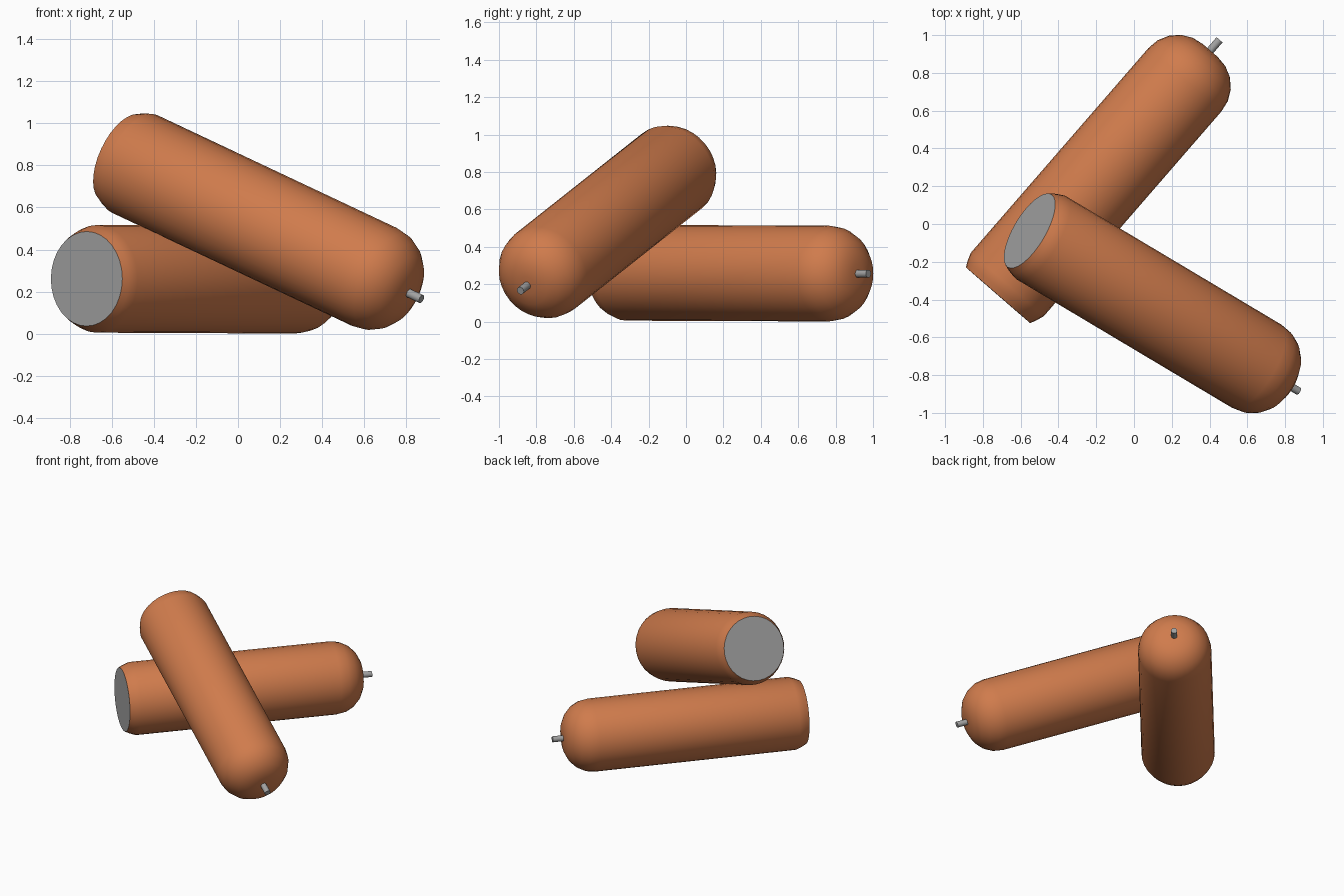
import bpy, bmesh, math
from mathutils import Vector

if "Cube" in bpy.data.objects:
    bpy.data.objects.remove(bpy.data.objects["Cube"])

copper = bpy.data.materials.new("copper")
copper.diffuse_color = (0.63, 0.20, 0.073, 1)
copper.use_nodes = True
copper.node_tree.nodes["Principled BSDF"].inputs["Base Color"].default_value = copper.diffuse_color
dark_grey = bpy.data.materials.new("dark_grey")
dark_grey.diffuse_color = (0.15, 0.15, 0.15, 1)
dark_grey.use_nodes = True
dark_grey.node_tree.nodes["Principled BSDF"].inputs["Base Color"].default_value = dark_grey.diffuse_color

R, SIDES = 0.256, 32        # body radius, sides around
RIM = 0.225                 # flat base radius
DOME, CORNER = 1.51, 0.205  # where the nose starts, its rounding radius
LENGTH = 1.79               # base to pin tip
dark_grey.diffuse_color = (0.36, 0.36, 0.36, 1)
dark_grey.use_nodes = True
dark_grey.node_tree.nodes["Principled BSDF"].inputs["Base Color"].default_value = dark_grey.diffuse_color


def lathe(name, profile, origin, axis, material):
    """Revolve (radius, distance) points about an axis; radius 0 closes to a point."""
    bm = bmesh.new()
    rings = []
    for r, d in profile:
        if r == 0:
            rings.append([bm.verts.new((0, 0, d))])
        else:
            rings.append([bm.verts.new((r * math.cos(2 * math.pi * i / SIDES),
                                        r * math.sin(2 * math.pi * i / SIDES), d))
                          for i in range(SIDES)])
    for a, b in zip(rings, rings[1:]):
        for i in range(SIDES):
            j = (i + 1) % SIDES
            if len(a) == 1:
                bm.faces.new((a[0], b[j], b[i]))
            elif len(b) == 1:
                bm.faces.new((a[i], a[j], b[0]))
            else:
                bm.faces.new((a[i], a[j], b[j], b[i]))
    mesh = bpy.data.meshes.new(name)
    bm.to_mesh(mesh)
    bm.free()
    mesh.materials.append(material)
    ob = bpy.data.objects.new(name, mesh)
    bpy.context.collection.objects.link(ob)
    ob.location = origin
    ob.rotation_mode = 'QUATERNION'
    ob.rotation_quaternion = Vector(axis).to_track_quat('Z', 'Y')
    bpy.ops.object.select_all(action='DESELECT')
    bpy.context.view_layer.objects.active = ob
    ob.select_set(True)
    bpy.ops.object.shade_smooth_by_angle(angle=math.radians(35))
    return ob


def capsule(prefix, origin, axis):
    # Copper shell: eased base edge, straight wall, rounded nose with small flat tip
    shell = [(RIM, 0), (0.24, 0.03), (R, 0.075)]
    for k in range(6):
        t = math.pi / 2 * k / 5
        shell.append((R - CORNER + CORNER * math.cos(t), DOME + CORNER * math.sin(t)))
    shell.append((0, DOME + CORNER))
    lathe(prefix + "_shell", shell, origin, axis, copper)
    # Grey flat base
    lathe(prefix + "_base", [(0, 0), (RIM, 0)], origin, axis, dark_grey)
    # Grey pin at the nose
    lathe(prefix + "_pin", [(0.021, DOME + CORNER - 0.02), (0.021, LENGTH), (0, LENGTH)],
          origin, axis, dark_grey)


capsule("lower", (-0.72, -0.377, 0.261), (0.655, 0.755, -0.003))
capsule("leaning", (-0.553, -0.036, 0.836), (0.796, -0.4745, -0.375))
